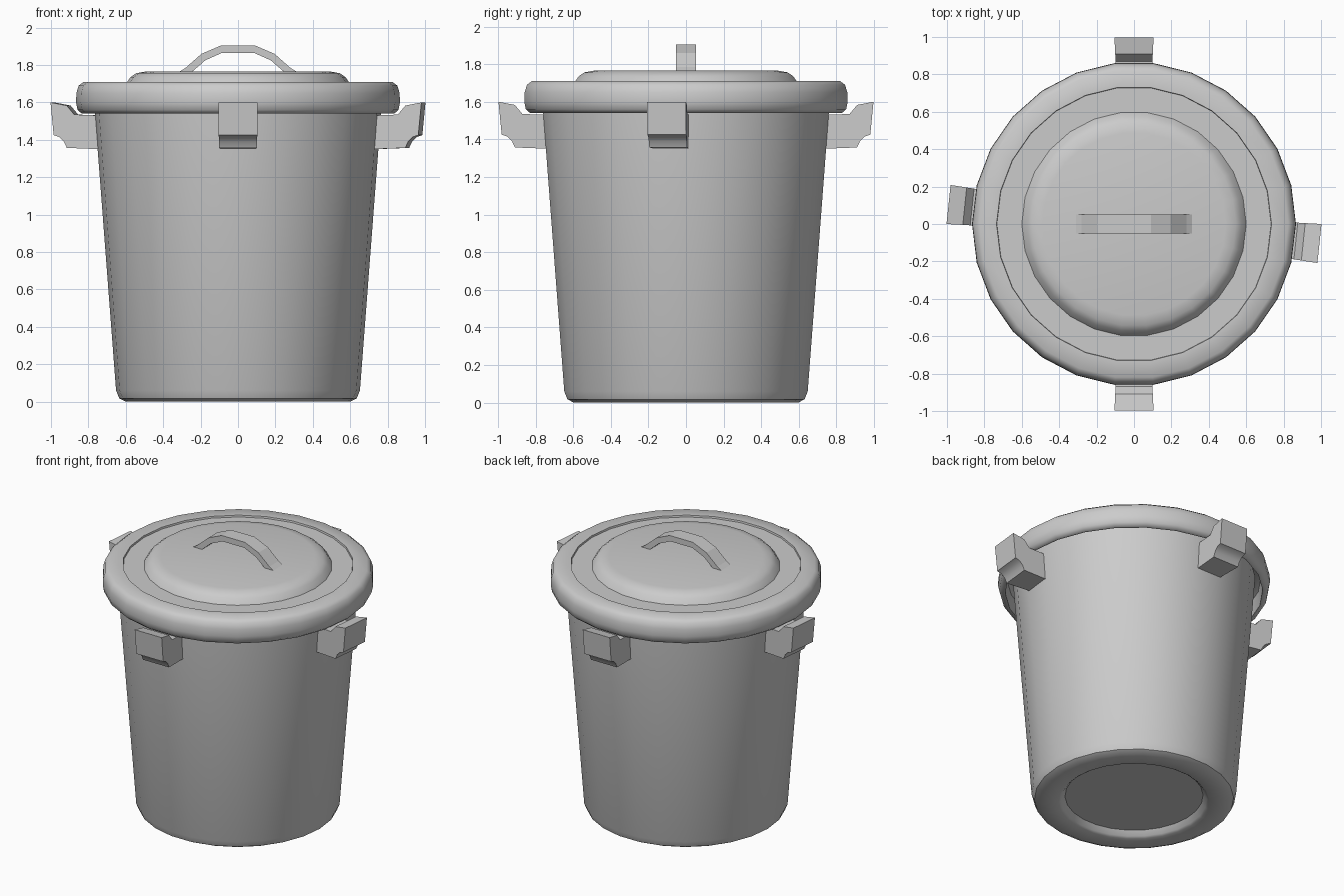
import bpy, bmesh, math

if "Cube" in bpy.data.objects:
    bpy.data.objects.remove(bpy.data.objects["Cube"])

SIDES = 26


def finish(name, bm, angle=None):
    bmesh.ops.recalc_face_normals(bm, faces=bm.faces)
    me = bpy.data.meshes.new(name)
    bm.to_mesh(me)
    bm.free()
    ob = bpy.data.objects.new(name, me)
    bpy.context.collection.objects.link(ob)
    if angle:
        bpy.ops.object.select_all(action='DESELECT')
        ob.select_set(True)
        bpy.context.view_layer.objects.active = ob
        bpy.ops.object.shade_smooth_by_angle(angle=math.radians(angle))
    return ob


def lathe(name, profile, angle=35):
    """Turn an (r, z) profile around z; both ends are closed with caps."""
    bm = bmesh.new()
    rings = [[bm.verts.new((r * math.cos(2 * math.pi * i / SIDES),
                            r * math.sin(2 * math.pi * i / SIDES), z))
              for i in range(SIDES)] for r, z in profile]
    for a, b in zip(rings, rings[1:]):
        for i in range(SIDES):
            j = (i + 1) % SIDES
            bm.faces.new((a[i], a[j], b[j], b[i]))
    bm.faces.new(rings[0])
    bm.faces.new(rings[-1])
    return finish(name, bm, angle)


def prism(name, outline, half_width, turn=0.0, angle=None):
    """Extrude an (r, z) outline sideways by half_width(r), turned about z."""
    bm = bmesh.new()
    c, s = math.cos(math.radians(turn)), math.sin(math.radians(turn))
    sides = [[bm.verts.new((r * c - k * half_width(r) * s,
                            r * s + k * half_width(r) * c, z))
              for r, z in outline] for k in (-1, 1)]
    n = len(outline)
    for i in range(n):
        j = (i + 1) % n
        bm.faces.new((sides[0][i], sides[0][j], sides[1][j], sides[1][i]))
    for side in sides:
        bm.faces.new(side)
    return finish(name, bm, angle)


# tapered bin body: recessed base, rounded foot, open hollow inside
lathe("bin_body", [
    (0.44, 0.04), (0.465, 0.01), (0.48, 0.0), (0.60, 0.0), (0.635, 0.018),
    (0.652, 0.06), (0.765, 1.54), (0.772, 1.64),
    (0.74, 1.64), (0.62, 0.08)])

# lid: hollow rolled rim, shallow step, raised centre
lathe("lid", [
    (0.78, 1.66), (0.81, 1.64), (0.82, 1.54), (0.835, 1.54), (0.858, 1.56),
    (0.866, 1.60), (0.864, 1.65), (0.852, 1.69), (0.825, 1.71),
    (0.735, 1.71), (0.733, 1.698), (0.60, 1.698), (0.575, 1.735),
    (0.545, 1.756), (0.49, 1.766)], 42)

# four lugs around the upper body
lug = [(0.73, 1.35), (0.91, 1.357), (0.925, 1.39), (0.95, 1.415),
       (0.98, 1.425), (0.997, 1.60), (0.91, 1.583), (0.87, 1.535),
       (0.73, 1.53)]
for label, turn in (("right", -6), ("back", 90), ("left", 174), ("front", 270)):
    prism("lug_" + label, lug, lambda r: 0.092 + (r - 0.74) * 0.05, turn, 35)

# arched strap handle on the lid
half = [(0.32, 1.76), (0.28, 1.785), (0.195, 1.86), (0.09, 1.905)]
inner = [(0.085, 1.865), (0.175, 1.825), (0.25, 1.76)]
mirror = lambda pts: [(-x, z) for x, z in reversed(pts)]
prism("lid_handle", half + mirror(half) + mirror(inner) + inner,
      lambda r: 0.052)
